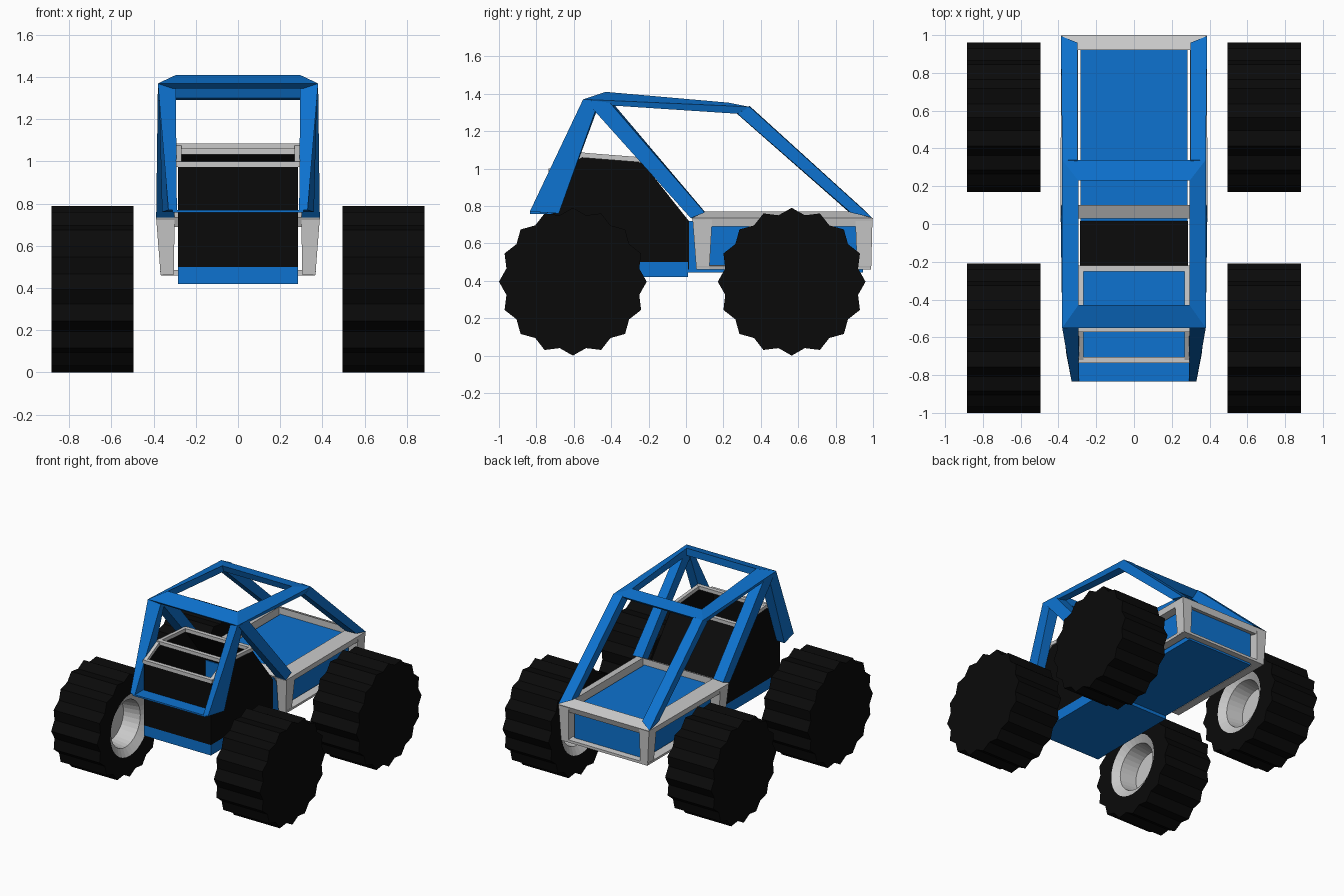
import bpy, bmesh, math
from mathutils import Vector

if "Cube" in bpy.data.objects:
    bpy.data.objects.remove(bpy.data.objects["Cube"])


def material(name, rgb):
    m = bpy.data.materials.new(name)
    m.diffuse_color = (*rgb, 1)
    m.use_nodes = True
    m.node_tree.nodes["Principled BSDF"].inputs["Base Color"].default_value = m.diffuse_color
    return m


BLUE = material("blue paint", (0.004, 0.17, 0.63))
GREY = material("light grey metal", (0.58, 0.58, 0.58))
BLACK = material("black rubber", (0.003, 0.003, 0.003))


def finish(name, bm, *mats):
    bmesh.ops.recalc_face_normals(bm, faces=bm.faces)
    me = bpy.data.meshes.new(name)
    bm.to_mesh(me)
    bm.free()
    for m in mats:
        me.materials.append(m)
    ob = bpy.data.objects.new(name, me)
    bpy.context.collection.objects.link(ob)
    return ob


def flip(section):
    return [(-x, y, z) for x, y, z in section]


def beam(name, a, b, mat):
    """Closed beam between two four-point cross-sections."""
    bm = bmesh.new()
    va, vb = ([bm.verts.new(p) for p in s] for s in (a, b))
    for i in range(4):
        j = (i + 1) % 4
        bm.faces.new((va[i], va[j], vb[j], vb[i]))
    bm.faces.new(va)
    bm.faces.new(vb)
    return finish(name, bm, mat)


def pair(name, a, b, mat):
    beam("right_" + name, a, b, mat)
    beam("left_" + name, flip(a), flip(b), mat)


def cross(name, a, mat):
    beam(name, a, flip(a), mat)


def box(name, x0, x1, y0, y1, z0, z1, mat):
    rect = [(y0, z0), (y1, z0), (y1, z1), (y0, z1)]
    return beam(name, [(x0, y, z) for y, z in rect], [(x1, y, z) for y, z in rect], mat)


# Wheels: toothed tyre, closed outside, with a recessed grey hub on the inner side
def wheel(name, side, cy, cz=0.395, n=32):
    bm = bmesh.new()
    rings = [(0.885, None), (0.495, None), (0.495, 0.235), (0.53, 0.178), (0.66, 0.16)]
    loops = []
    for x, r in rings:
        loop = []
        for i in range(n):
            a = 2 * math.pi * i / n
            rad = r or (0.395 if i % 2 == 0 else 0.362)
            loop.append(bm.verts.new((side * x, cy + rad * math.cos(a), cz + rad * math.sin(a))))
        loops.append(loop)
    for k in range(len(loops) - 1):
        for i in range(n):
            j = (i + 1) % n
            f = bm.faces.new((loops[k][i], loops[k][j], loops[k + 1][j], loops[k + 1][i]))
            f.material_index = int(k >= 2)
    bm.faces.new(loops[0])
    bm.faces.new(loops[-1]).material_index = 1
    finish(name, bm, BLACK, GREY)


for side, label in ((1, "right"), (-1, "left")):
    wheel(f"front_{label}_wheel", side, -0.605)
    wheel(f"rear_{label}_wheel", side, 0.565)

# Blue floor under the cabin and the rear body block
box("cabin_floor", -0.285, 0.285, -0.735, 0.01, 0.42, 0.5, BLUE)
box("rear_body", -0.284, 0.284, 0.0, 0.945, 0.445, 0.72, BLUE)

# Black cabin shell: side walls, front wall and sloping back, open on top
profile = [(-0.735, 0.5), (-0.735, 0.98), (-0.55, 1.06), (-0.24, 1.04),
           (0.015, 0.72), (0.015, 0.46), (-0.1, 0.5)]
bm = bmesh.new()
walls = [[bm.verts.new((x, y, z)) for y, z in profile] for x in (-0.285, 0.285)]
for w in walls:
    bm.faces.new(w)
for i in (0, 3):
    bm.faces.new((walls[0][i], walls[0][i + 1], walls[1][i + 1], walls[1][i]))
shell = finish("cabin_shell", bm, BLACK)
solid = shell.modifiers.new("thickness", "SOLIDIFY")
solid.thickness = 0.012
solid.offset = -1

# Grey rim around the cabin opening
rim = [(-0.72, 0.985), (-0.555, 1.07), (-0.235, 1.045)]


def rim_section(y, z, x0=0.268, x1=0.295):
    return [(x1, y, z - 0.012), (x1, y, z + 0.015), (x0, y, z + 0.015), (x0, y, z - 0.012)]


for k in range(2):
    pair(f"cabin_rim_side_{k + 1}", rim_section(*rim[k]), rim_section(*rim[k + 1]), GREY)
for k, (y, z) in enumerate(rim):
    box(f"cabin_rim_bar_{k + 1}", -0.293, 0.293, y - 0.016, y + 0.016, z - 0.012, z + 0.015, GREY)

# Blue roll cage: mitred roof ring
roof_f = [(0.38, -0.55, 1.37), (0.295, -0.43, 1.41), (0.295, -0.43, 1.355), (0.37, -0.52, 1.345)]
roof_r = [(0.38, 0.34, 1.33), (0.295, 0.23, 1.352), (0.295, 0.25, 1.3), (0.37, 0.29, 1.292)]
pair("roof_rail", roof_f, roof_r, BLUE)
cross("roof_front_bar", roof_f, BLUE)
cross("roof_rear_bar", roof_r, BLUE)

# Front pillars and the flat plate joining their feet
pair("front_pillar",
     [(0.38, -0.55, 1.37), (0.295, -0.5, 1.37), (0.295, -0.46, 1.355), (0.375, -0.47, 1.35)],
     [(0.33, -0.835, 0.77), (0.29, -0.835, 0.77), (0.29, -0.685, 0.76), (0.36, -0.68, 0.76)], BLUE)
box("front_plate", -0.31, 0.31, -0.835, -0.71, 0.758, 0.77, BLUE)

# Middle pillars and rear struts
pair("middle_pillar",
     [(0.38, -0.54, 1.365), (0.3, -0.52, 1.365), (0.3, -0.4, 1.36), (0.375, -0.41, 1.355)],
     [(0.388, 0.025, 0.735), (0.3, 0.03, 0.735), (0.3, 0.1, 0.77), (0.385, 0.1, 0.765)], BLUE)
pair("rear_strut",
     [(0.38, 0.34, 1.33), (0.3, 0.34, 1.335), (0.3, 0.27, 1.295), (0.375, 0.275, 1.293)],
     [(0.387, 0.995, 0.737), (0.3, 0.96, 0.772), (0.3, 0.87, 0.768), (0.387, 0.88, 0.765)], BLUE)

# Grey rear frame: upper ring, lower ring and corner posts
up_f = [(0.39, 0.03, 0.735), (0.297, 0.1, 0.77), (0.297, 0.1, 0.705), (0.38, 0.05, 0.69)]
up_r = [(0.385, 1.0, 0.735), (0.297, 0.92, 0.77), (0.297, 0.92, 0.705), (0.38, 0.985, 0.69)]
low_f = [(0.365, 0.055, 0.46), (0.305, 0.1, 0.46), (0.305, 0.1, 0.485), (0.37, 0.055, 0.48)]
low_r = [(0.365, 0.99, 0.46), (0.305, 0.93, 0.46), (0.305, 0.93, 0.485), (0.37, 0.99, 0.48)]
for label, f, r in (("upper", up_f, up_r), ("lower", low_f, low_r)):
    pair(f"{label}_frame_rail", f, r, GREY)
    cross(f"{label}_frame_rear_bar", r, GREY)
cross("upper_frame_front_bar", up_f, GREY)


def post_section(x0, x1, y0, y1, z):
    return [(x1, y0, z), (x1, y1, z), (x0, y1, z), (x0, y0, z)]


pair("front_post", post_section(0.3, 0.388, 0.035, 0.14, 0.73),
     post_section(0.305, 0.367, 0.055, 0.125, 0.462), GREY)
pair("rear_post", post_section(0.3, 0.384, 0.905, 0.997, 0.73),
     post_section(0.305, 0.367, 0.915, 0.99, 0.462), GREY)
